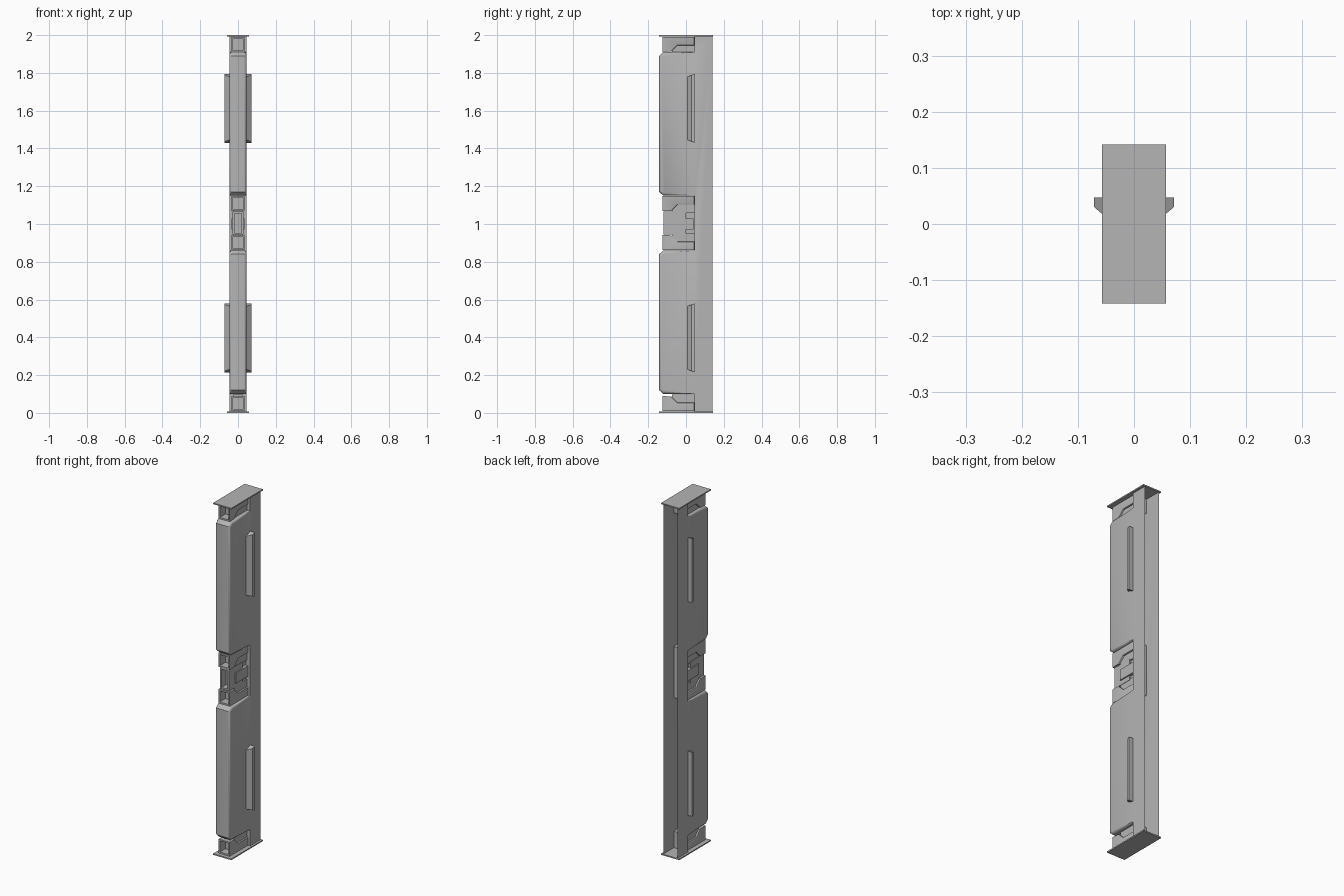
import bpy, bmesh

if "Cube" in bpy.data.objects:
    bpy.data.objects.remove(bpy.data.objects["Cube"])

grey = bpy.data.materials.new("dark_grey")
grey.diffuse_color = (0.46, 0.46, 0.46, 1)
grey.use_nodes = True
grey.node_tree.nodes["Principled BSDF"].inputs["Base Color"].default_value = grey.diffuse_color


def finish(name, bm, smooth=True, recalc=True):
    if recalc:
        bmesh.ops.recalc_face_normals(bm, faces=bm.faces[:])
    me = bpy.data.meshes.new(name)
    bm.to_mesh(me)
    bm.free()
    me.materials.append(grey)
    ob = bpy.data.objects.new(name, me)
    bpy.context.collection.objects.link(ob)
    bpy.ops.object.select_all(action='DESELECT')
    ob.select_set(True)
    bpy.context.view_layer.objects.active = ob
    if smooth:
        bpy.ops.object.shade_smooth_by_angle(angle=0.6)
    return ob


def extrude_side(points, half):
    """Closed (y, z) side outline turned into a solid from x=-half to x=half."""
    bm = bmesh.new()
    f = bm.faces.new([bm.verts.new((-half, y, z)) for y, z in points])
    r = bmesh.ops.extrude_face_region(bm, geom=[f])
    for v in r['geom']:
        if isinstance(v, bmesh.types.BMVert):
            v.co.x = half
    bmesh.ops.recalc_face_normals(bm, faces=bm.faces[:])
    return bm


def recess_front(bm, rim, depth):
    """Sink a pocket into the foremost face."""
    f = min(bm.faces, key=lambda f: f.calc_center_median().y)
    bmesh.ops.inset_region(bm, faces=[f], thickness=rim)
    r = bmesh.ops.extrude_discrete_faces(bm, faces=[f])
    for v in r['faces'][0].verts:
        v.co.y += depth


def box(name, x, y0, y1, z0, z1, pocket=None):
    bm = extrude_side([(y0, z0), (y1, z0), (y1, z1), (y0, z1)], x)
    if pocket:
        recess_front(bm, *pocket)
    return finish(name, bm, False)


# Hollow post: spine with two raised front housings, open at the back
outline = [(0.14, 0.006), (0.045, 0.006)]
for lo, hi in ((0.10, 0.86), (1.15, 1.91)):
    outline += [(0.045, lo), (-0.12, lo), (-0.142, lo + 0.02),
                (-0.142, hi - 0.02), (-0.12, hi), (0.045, hi)]
outline += [(0.045, 1.994), (0.14, 1.994)]
bm = extrude_side(outline, 0.045)
back = [f for f in bm.faces if all(v.co.y > 0.13 for v in f.verts)]
bmesh.ops.delete(bm, geom=back, context='FACES_ONLY')
rim = [e for e in bm.edges
       if abs(e.verts[0].co.x - e.verts[1].co.x) < 1e-4
       and min(v.co.y for v in e.verts) < -0.1]
bmesh.ops.bevel(bm, geom=rim, offset=0.014, segments=4, profile=0.5,
                affect='EDGES', clamp_overlap=True)
finish("post_shell", bm, recalc=False)

# End plates
box("bottom_plate", 0.057, -0.142, 0.142, 0.0, 0.007)
box("top_plate", 0.057, -0.142, 0.142, 1.993, 2.0)

# Socket brackets in the gaps: tall at the front, sloping down behind
for label, base, s in (("bottom", 0.007, 1), ("lower_middle", 0.86, 1),
                       ("upper_middle", 1.15, -1), ("top", 1.993, -1)):
    prof = [(0.044, 0.002), (-0.125, 0.002), (-0.125, 0.082),
            (-0.078, 0.08), (-0.045, 0.047), (0.044, 0.047)]
    bm = extrude_side([(y, base + s * z) for y, z in prof], 0.035)
    recess_front(bm, 0.012, 0.05)
    bev = [e for e in bm.edges
           if all(abs(abs(v.co.x) - 0.035) < 1e-4 for v in e.verts)
           and abs(e.verts[0].co.x - e.verts[1].co.x) < 1e-4
           and min(v.co.y for v in e.verts) > -0.124]
    bmesh.ops.bevel(bm, geom=bev, offset=0.005, segments=2, profile=0.5,
                    affect='EDGES')
    finish(label + "_socket", bm)
    za, zb = sorted((base + s * 0.04, base + s * 0.091))
    box(label + "_web", 0.026, -0.075, 0.044, za, zb)

# Central latch between the middle sockets
box("latch_block", 0.028, -0.12, 0.0, 0.945, 1.065, (0.012, 0.04))
box("latch_web", 0.018, -0.03, 0.044, 0.93, 1.08)
box("latch_pad", 0.035, -0.068, 0.04, 0.97, 1.03)

# Side fins: wedge section with slightly tapered ends, open where they meet the post
for side, s in (("right", 1), ("left", -1)):
    for label, z0 in (("lower", 0.215), ("upper", 1.43)):
        bm = bmesh.new()
        section = [(0.045, 0.008, 0.015), (0.071, 0.030, 0.007),
                   (0.071, 0.047, 0.0), (0.045, 0.047, 0.0)]
        rings = [[bm.verts.new((s * x, y, z0 + t if k == 0 else z0 + 0.365 - t))
                  for x, y, t in section] for k in (0, 1)]
        for i in range(4):
            j = (i + 1) % 4
            bm.faces.new((rings[0][i], rings[0][j], rings[1][j], rings[1][i]))
        bm.faces.new(rings[0])
        bm.faces.new(rings[1])
        bmesh.ops.recalc_face_normals(bm, faces=bm.faces[:])
        inner = min(bm.faces, key=lambda f: max(abs(v.co.x) for v in f.verts))
        bmesh.ops.delete(bm, geom=[inner], context='FACES_ONLY')
        finish(f"{side}_{label}_fin", bm, False, recalc=False)
